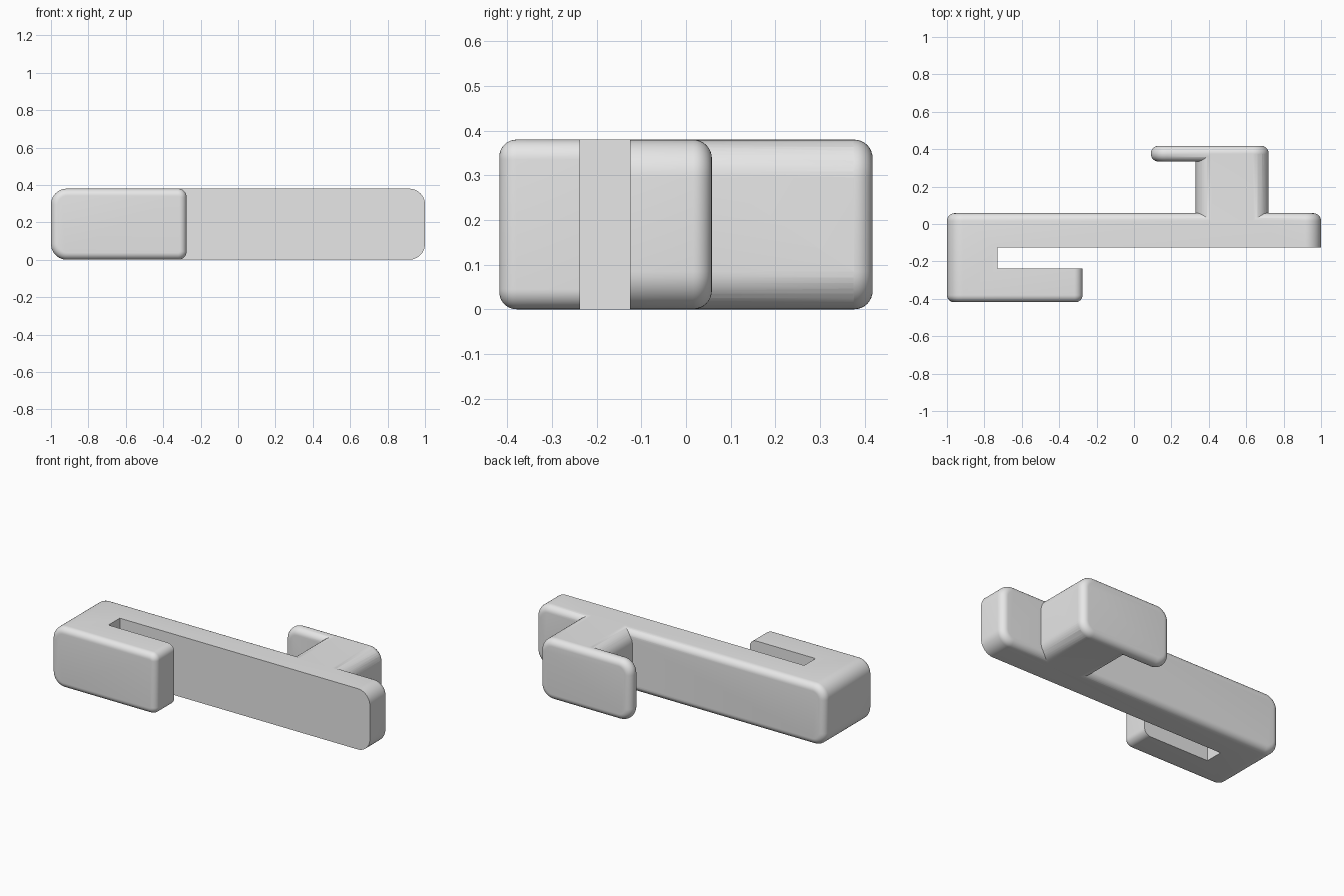
import bpy, bmesh

cube = bpy.data.objects.get("Cube")
if cube:
    bpy.data.objects.remove(cube, do_unlink=True)

HEIGHT = 0.38
BACK, FRONT = 0.058, -0.418   # body depth limits
EPS = 1e-4

grey = bpy.data.materials.new("light_grey")
grey.use_nodes = True
colour = (0.8, 0.8, 0.8, 1)
grey.diffuse_color = colour
grey.node_tree.nodes["Principled BSDF"].inputs["Base Color"].default_value = colour


def near(a, b):
    return abs(a - b) < EPS


def bevel(bm, edges, radius, segments):
    bmesh.ops.bevel(bm, geom=edges, offset=radius, segments=segments,
                    profile=0.5, affect='EDGES', clamp_overlap=False)


def rounded_prism(name, outline, corners, fillets):
    """Extrude a plan outline upward, round its depthwise edges at the given
    x positions, then fillet the perimeter of the faces at the given y."""
    bm = bmesh.new()
    face = bm.faces.new([bm.verts.new((x, y, 0)) for x, y in outline])
    grown = bmesh.ops.extrude_face_region(bm, geom=[face])["geom"]
    for v in grown:
        if isinstance(v, bmesh.types.BMVert):
            v.co.z = HEIGHT
    bmesh.ops.recalc_face_normals(bm, faces=bm.faces)
    for x, radius in corners:
        bevel(bm, [e for e in bm.edges
                   if all(near(v.co.x, x) for v in e.verts)
                   and near(e.verts[0].co.z, e.verts[1].co.z)], radius, 10)
    for y, radius in fillets:
        bevel(bm, [e for e in bm.edges
                   if all(near(v.co.y, y) for v in e.verts)], radius, 8)
    bmesh.ops.recalc_face_normals(bm, faces=bm.faces)
    mesh = bpy.data.meshes.new(name)
    bm.to_mesh(mesh)
    bm.free()
    mesh.materials.append(grey)
    obj = bpy.data.objects.new(name, mesh)
    bpy.context.collection.objects.link(obj)
    return obj


def box(x0, x1, y0, y1):
    return [(x0, y0), (x1, y0), (x1, y1), (x0, y1)]


# Long bar folding round into the front hook
body = rounded_prism(
    "clip_body",
    [(-1, FRONT), (-0.275, FRONT), (-0.275, -0.237), (-0.73, -0.237),
     (-0.73, -0.125), (1, -0.125), (1, BACK), (-1, BACK)],
    [(-1, 0.085), (1, 0.085), (-0.275, 0.045)],
    [(FRONT, 0.038), (BACK, 0.042)])

# Stem and tab behind the bar
stem = rounded_prism("rear_stem", box(0.33, 0.72, 0, 0.376),
                     [(0.33, 0.085), (0.72, 0.085)], [])
tab = rounded_prism("rear_tab", box(0.09, 0.72, 0.334, 0.418),
                    [(0.09, 0.085), (0.72, 0.085)],
                    [(0.334, 0.041), (0.418, 0.041)])

# Fuse the parts into one solid
for part in (stem, tab):
    union = body.modifiers.new("join_" + part.name, 'BOOLEAN')
    union.operation = 'UNION'
    union.solver = 'EXACT'
    union.object = part
    bpy.context.view_layer.objects.active = body
    bpy.ops.object.modifier_apply(modifier=union.name)
    bpy.data.objects.remove(part, do_unlink=True)

bpy.ops.object.select_all(action='DESELECT')
body.select_set(True)
bpy.context.view_layer.objects.active = body
bpy.ops.object.shade_smooth_by_angle(angle=0.5)
